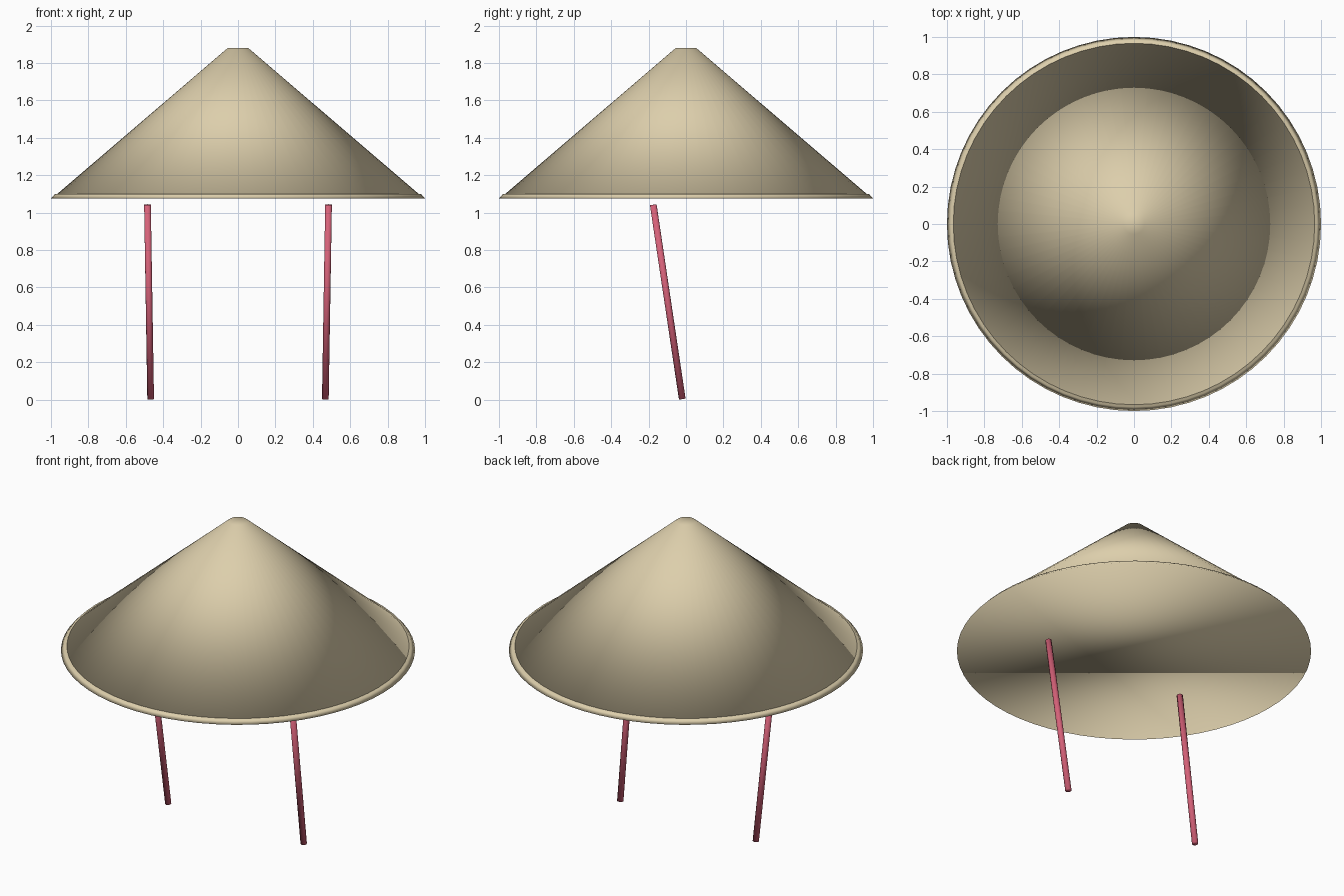
import bpy
from mathutils import Vector

cube = bpy.data.objects.get("Cube")
if cube:
    bpy.data.objects.remove(cube, do_unlink=True)


def make_material(name, color):
    mat = bpy.data.materials.new(name)
    mat.use_nodes = True
    mat.diffuse_color = color
    mat.node_tree.nodes["Principled BSDF"].inputs["Base Color"].default_value = color
    return mat


def tapered_part(name, start, end, r_start, r_end, sides, mat):
    """Capped, fully smooth frustum running from start to end."""
    start, end = Vector(start), Vector(end)
    axis = end - start
    bpy.ops.mesh.primitive_cone_add(
        vertices=sides, radius1=r_start, radius2=r_end, depth=axis.length,
        location=(start + end) / 2,
        rotation=axis.to_track_quat("Z", "Y").to_euler())
    obj = bpy.context.object
    obj.name = name
    obj.data.materials.append(mat)
    bpy.ops.object.shade_smooth()
    return obj


straw = make_material("pale straw", (0.72, 0.62, 0.41, 1))
pink = make_material("rose pink", (0.67, 0.12, 0.19, 1))

# Broad cone with a small flat tip
tapered_part("hat_cone", (0, 0, 1.095), (0, 0, 1.88), 0.972, 0.055, 64, straw)

# Thin bevelled rim closing the underside
tapered_part("hat_rim", (0, 0, 1.076), (0, 0, 1.1), 1.0, 0.978, 64, straw)

# Pair of slanted cords below the rim
for side, label in ((1, "left"), (-1, "right")):
    tapered_part(label + "_cord", (side * 0.467, -0.02, 0.003),
                 (side * 0.484, -0.175, 1.042), 0.018, 0.018, 12, pink)
